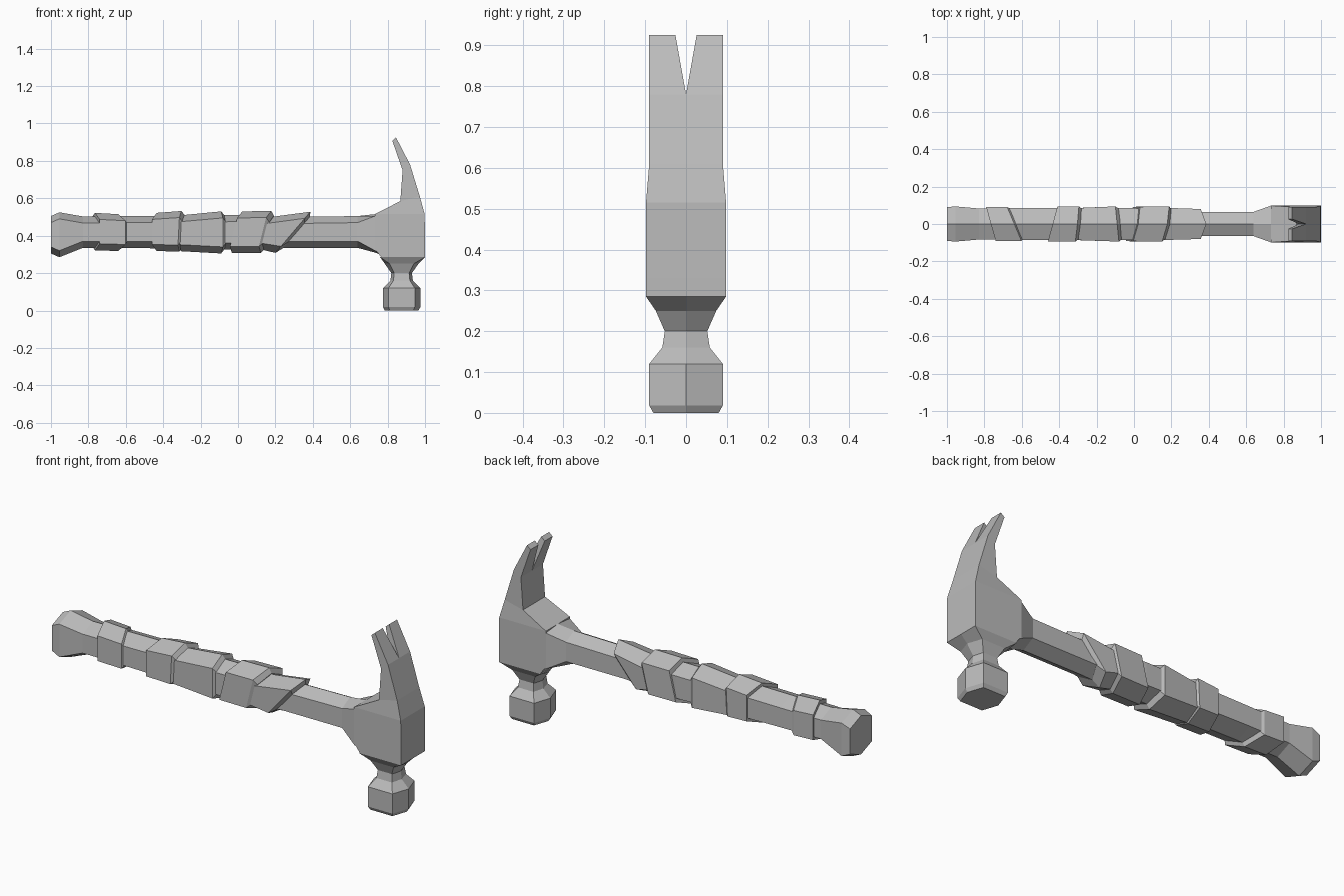
import bpy
import bmesh

cube = bpy.data.objects.get("Cube")
if cube:
    bpy.data.objects.remove(cube)

grey = bpy.data.materials.new("plain_grey")
grey.use_nodes = True
colour = (0.5, 0.5, 0.5, 1)
grey.diffuse_color = colour
grey.node_tree.nodes["Principled BSDF"].inputs["Base Color"].default_value = colour


def loft(name, rings):
    """Skin a row of matching point rings and close both ends."""
    bm = bmesh.new()
    rows = [[bm.verts.new(p) for p in ring] for ring in rings]
    n = len(rows[0])
    for a, b in zip(rows, rows[1:]):
        for i in range(n):
            j = (i + 1) % n
            bm.faces.new((a[i], a[j], b[j], b[i]))
    bm.faces.new(rows[0])
    bm.faces.new(rows[-1])
    bmesh.ops.recalc_face_normals(bm, faces=bm.faces)
    mesh = bpy.data.meshes.new(name)
    bm.to_mesh(mesh)
    bm.free()
    mesh.materials.append(grey)
    obj = bpy.data.objects.new(name, mesh)
    bpy.context.collection.objects.link(obj)
    return obj


def grip_ring(x, top, bottom, half, skew=0, lean=0, ridge=0.035):
    """Upright hexagon across the handle, optionally turned and leaned."""
    up, low = top - ridge, bottom + ridge
    section = [(0, top), (-half, up), (-half, low),
               (0, bottom), (half, low), (half, up)]
    return [(x + skew * y + lean * (z - 0.42), y, z) for y, z in section]


def striker_ring(z, length, flat, half, cx=0.875):
    """Level hexagon with points along x."""
    return [(cx + length, 0, z), (cx + flat, half, z), (cx - flat, half, z),
            (cx - length, 0, z), (cx - flat, -half, z), (cx + flat, -half, z)]


def bar_ring(inner, outer, y0, y1):
    """Four-sided ring between an inner and an outer edge given as (x, z)."""
    return [(inner[0], y0, inner[1]), (outer[0], y0, outer[1]),
            (outer[0], y1, outer[1]), (inner[0], y1, inner[1])]


# Handle with flared butt and flared socket
loft("handle", [grip_ring(*r) for r in (
    (-1.0, 0.505, 0.305, 0.09),
    (-0.955, 0.525, 0.285, 0.094),
    (-0.83, 0.503, 0.335, 0.083),
    (-0.6, 0.505, 0.335, 0.085),
    (0.0, 0.51, 0.325, 0.085),
    (0.3, 0.5, 0.335, 0.065),
    (0.64, 0.505, 0.335, 0.065),
)])
loft("socket", [
    grip_ring(0.64, 0.505, 0.335, 0.065),
    grip_ring(0.732, 0.515, 0.31, 0.098, 0, 0, 0.01),
    grip_ring(0.8, 0.515, 0.285, 0.098, 0, 0, 0.005),
])

# Grip wraps, each a start and an end section with a small chamfer
wraps = {
    "rear_wrap": ((-0.765, 0.522, 0.322, 0.091, -0.28, 0),
                  (-0.64, 0.515, 0.318, 0.091, -0.42, 0)),
    "middle_wrap": ((-0.435, 0.522, 0.318, 0.093, 0.27, 0),
                    (-0.308, 0.532, 0.315, 0.094, 0.1, 0.05)),
    "long_wrap": ((-0.3, 0.51, 0.317, 0.086, 0.1, 0.05),
                  (-0.09, 0.53, 0.305, 0.094, -0.1, 0)),
    "front_wrap": ((-0.005, 0.53, 0.308, 0.092, 0.2, 0.25),
                   (0.15, 0.532, 0.308, 0.094, 0.2, 0.25)),
    "end_wrap": ((0.155, 0.5, 0.325, 0.086, 0.2, 0.25),
                 (0.295, 0.528, 0.308, 0.08, 0, 0.85)),
}
for name, (start, end) in wraps.items():
    tip = (end[0] + 0.02, end[1] - 0.025, end[2] + 0.025,
           end[3] - 0.015, end[4], end[5])
    loft(name, [grip_ring(*start), grip_ring(*end), grip_ring(*tip)])

# Head body
loft("head", [bar_ring(a, b, -h, h) for a, b, h in (
    ((0.765, 0.285), (1.0, 0.285), 0.098),
    ((0.732, 0.33), (1.0, 0.33), 0.098),
    ((0.732, 0.515), (0.998, 0.515), 0.098),
    ((0.868, 0.585), (0.972, 0.61), 0.09),
    ((0.88, 0.75), (0.92, 0.78), 0.09),
)])

# Claws, split by a V notch
for name, s in (("left_claw", 1), ("right_claw", -1)):
    loft(name, [
        bar_ring((0.88, 0.75), (0.92, 0.78), 0, s * 0.09),
        bar_ring((0.825, 0.908), (0.845, 0.925), s * 0.026, s * 0.09),
    ])

# Neck and striking face
loft("striker", [striker_ring(*r) for r in (
    (0.285, 0.12, 0.12, 0.098, 0.88),
    (0.25, 0.09, 0.065, 0.074),
    (0.2, 0.055, 0.04, 0.052),
    (0.16, 0.06, 0.044, 0.058),
    (0.12, 0.1, 0.07, 0.09),
    (0.018, 0.1, 0.07, 0.09),
    (0.0, 0.09, 0.063, 0.08),
)])
